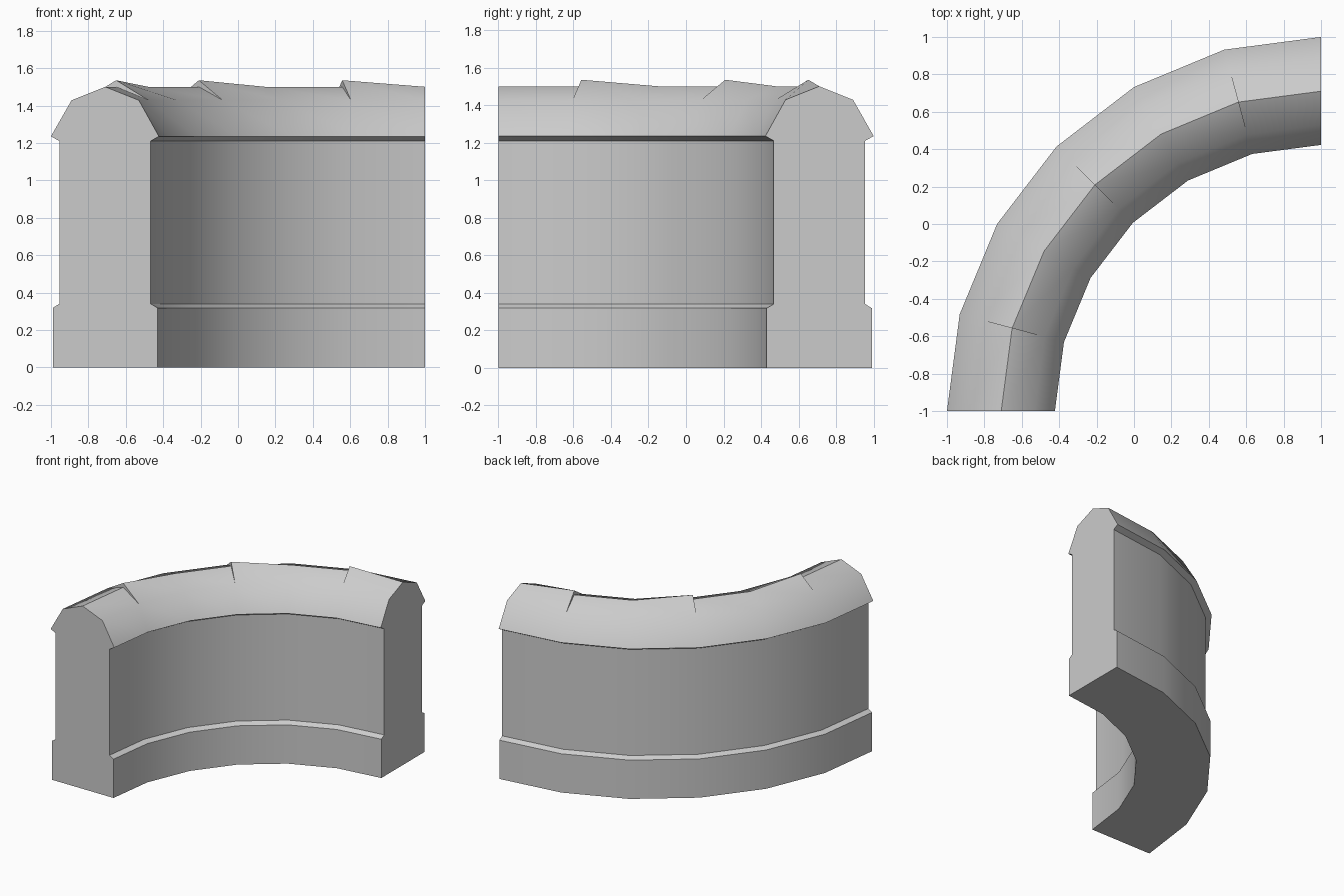
import bpy, bmesh
from math import sin, cos, radians

if "Cube" in bpy.data.objects:
    bpy.data.objects.remove(bpy.data.objects["Cube"])

# Wall cross-section: (radius from arc centre, height), starting at the outer foot
PROFILE = [(1.99, 0), (1.99, 0.318), (1.955, 0.34), (1.955, 1.21), (2.0, 1.235),
           (1.89, 1.428), (1.71, 1.5), (1.53, 1.428),
           (1.423, 1.235), (1.467, 1.21), (1.467, 0.34), (1.43, 0.318), (1.43, 0)]
RIDGE, SHOULDERS = 6, (5, 7)
RAISED = 1.535          # ridge height where a coping stone steps up
CX, CY, SEGMENTS = 1.0, -1.0, 6
N = len(PROFILE)

bm = bmesh.new()


def vert(r, z, i):
    a = radians(90 * i / SEGMENTS)
    return bm.verts.new((CX - r * cos(a), CY + r * sin(a), z))


# One ring of the profile every 15 degrees
rings = [[vert(r, z, i) for r, z in PROFILE] for i in range(SEGMENTS + 1)]

# Sweep; each coping stone starts raised at odd rings, leaving a small step
step_faces = []
for i in range(SEGMENTS):
    start, end = list(rings[i]), rings[i + 1]
    if i % 2:
        low = start[RIDGE]
        start[RIDGE] = vert(PROFILE[RIDGE][0], RAISED, i)
        step_faces.append(bm.faces.new((start[5], start[RIDGE], start[7], low)))
    for j in range(N):
        k = (j + 1) % N
        bm.faces.new((start[j], start[k], end[k], end[j]))
    for j in range(N):
        edge = bm.edges.get((start[j], end[j]))
        edge.smooth = j in SHOULDERS

# Flat end caps
caps = [bm.faces.new(rings[0]), bm.faces.new(rings[-1])]
bmesh.ops.recalc_face_normals(bm, faces=bm.faces[:])

# Smooth round the curve, hard at steps and caps
for f in bm.faces:
    f.smooth = True
for f in step_faces + caps:
    for e in f.edges:
        e.smooth = False

mesh = bpy.data.meshes.new("curved_wall")
bm.to_mesh(mesh)
bm.free()
wall = bpy.data.objects.new("curved_wall", mesh)
bpy.context.collection.objects.link(wall)
